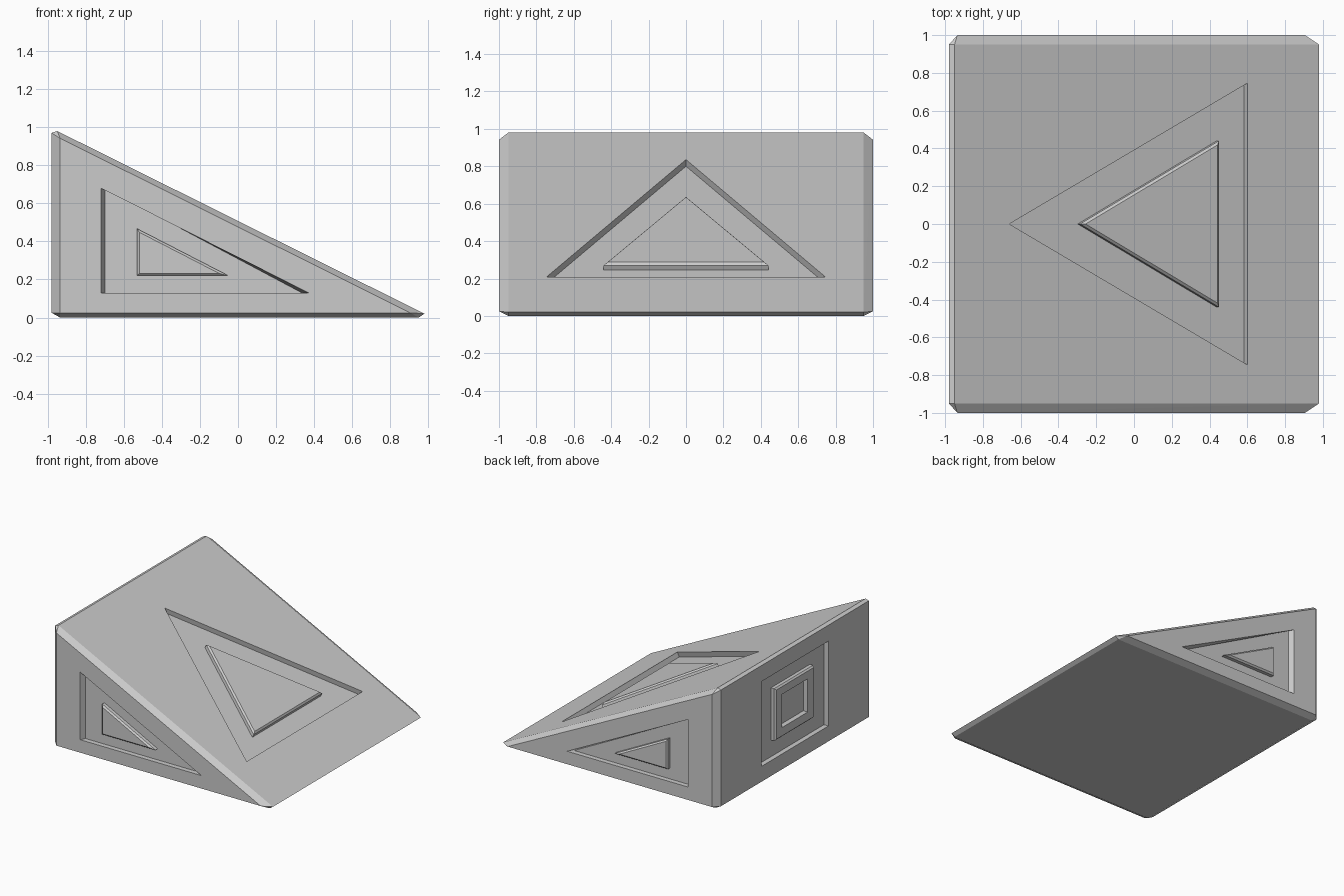
import bpy, bmesh
from mathutils import Vector

if "Cube" in bpy.data.objects:
    bpy.data.objects.remove(bpy.data.objects["Cube"])

DEPTH = 0.04      # recess depth of every panel
CHAMFER = 0.012   # small bevel on raised islands


def make_object(name, bm):
    bmesh.ops.recalc_face_normals(bm, faces=bm.faces)
    mesh = bpy.data.meshes.new(name)
    bm.to_mesh(mesh)
    bm.free()
    obj = bpy.data.objects.new(name, mesh)
    bpy.context.collection.objects.link(obj)
    return obj


def loft(name, place, layers):
    """Skin a stack of (outline, height) layers, capped at both ends."""
    bm = bmesh.new()
    rings = [[bm.verts.new(place(u, v, h)) for u, v in pts] for pts, h in layers]
    for a, b in zip(rings, rings[1:]):
        for i in range(len(a)):
            j = (i + 1) % len(a)
            bm.faces.new((a[i], a[j], b[j], b[i]))
    bm.faces.new(rings[0])
    bm.faces.new(rings[-1])
    return make_object(name, bm)


def inset(pts, d):
    """Mitred inset of a counter-clockwise outline."""
    out = []
    for i, p in enumerate(pts):
        p = Vector(p)
        a = (p - Vector(pts[i - 1])).normalized()
        b = (Vector(pts[(i + 1) % len(pts)]) - p).normalized()
        na, nb = Vector((-a.y, a.x)), Vector((-b.y, b.x))
        out.append(tuple(p + (na + nb) * d / (1 + na.dot(nb))))
    return out


def cut(target, cutter):
    mod = target.modifiers.new("recess", 'BOOLEAN')
    mod.operation, mod.solver, mod.object = 'DIFFERENCE', 'EXACT', cutter
    bpy.context.view_layer.objects.active = target
    bpy.ops.object.modifier_apply(modifier=mod.name)
    bpy.data.objects.remove(cutter)


def recess(target, place, rim, floor=None):
    floor = floor or rim
    cut(target, loft("recess_cutter", place,
                     [(floor, -DEPTH), (rim, 0), (rim, 0.03)]))


def island(name, place, pts):
    return loft(name, place, [(pts, -DEPTH - 0.01), (pts, -CHAMFER),
                              (inset(pts, CHAMFER), 0)])


def rect(w, z0, z1):
    return [(-w, z0), (w, z0), (w, z1), (-w, z1)]


# Chamfered wedge body: wide six-sided core section plus triangular end faces
core = [(-.98, .025), (-.935, 0), (.95, 0), (.98, .02), (-.95, .98), (-.98, .97)]
end = [(-.935, .025), (.905, .025), (-.935, .942)]
bm = bmesh.new()
for s in (-1, 1):
    for pts, y in ((core, .95), (end, 1)):
        for x, z in pts:
            bm.verts.new((x, s * y, z))
bmesh.ops.convex_hull(bm, input=bm.verts)
bmesh.ops.dissolve_limit(bm, angle_limit=0.01, verts=bm.verts, edges=bm.edges)
body = make_object("wedge_body", bm)

# Triangular panels on both end faces
for side, s in (("front", -1), ("rear", 1)):
    def place(u, v, h, s=s):
        return (u, s * (1 + h), v)
    recess(body, place, [(-.72, .13), (.37, .13), (-.72, .68)],
           [(-.70, .13), (.335, .13), (-.70, .68)])
    island(side + "_raised_triangle", place,
           [(-.53, .22), (-.05, .22), (-.53, .467)])

# Large triangular panel on the slope
slope = -.96 / 1.93
normal = Vector((-slope, 0, 1)).normalized()


def on_slope(u, v, h):
    return Vector((u, v, .98 + (u + .95) * slope)) + normal * h


recess(body, on_slope, [(-.66, 0), (.60, -.745), (.60, .745)])
island("slope_raised_triangle", on_slope, [(-.28, 0), (.455, -.44), (.455, .44)])


# Nested square panels on the tall end
def on_wall(u, v, h):
    return (-.98 - h, u, v)


recess(body, on_wall, rect(.43, .15, .84))
frame = island("wall_raised_frame", on_wall, rect(.25, .285, .71))
recess(frame, on_wall, rect(.165, .365, .635))
